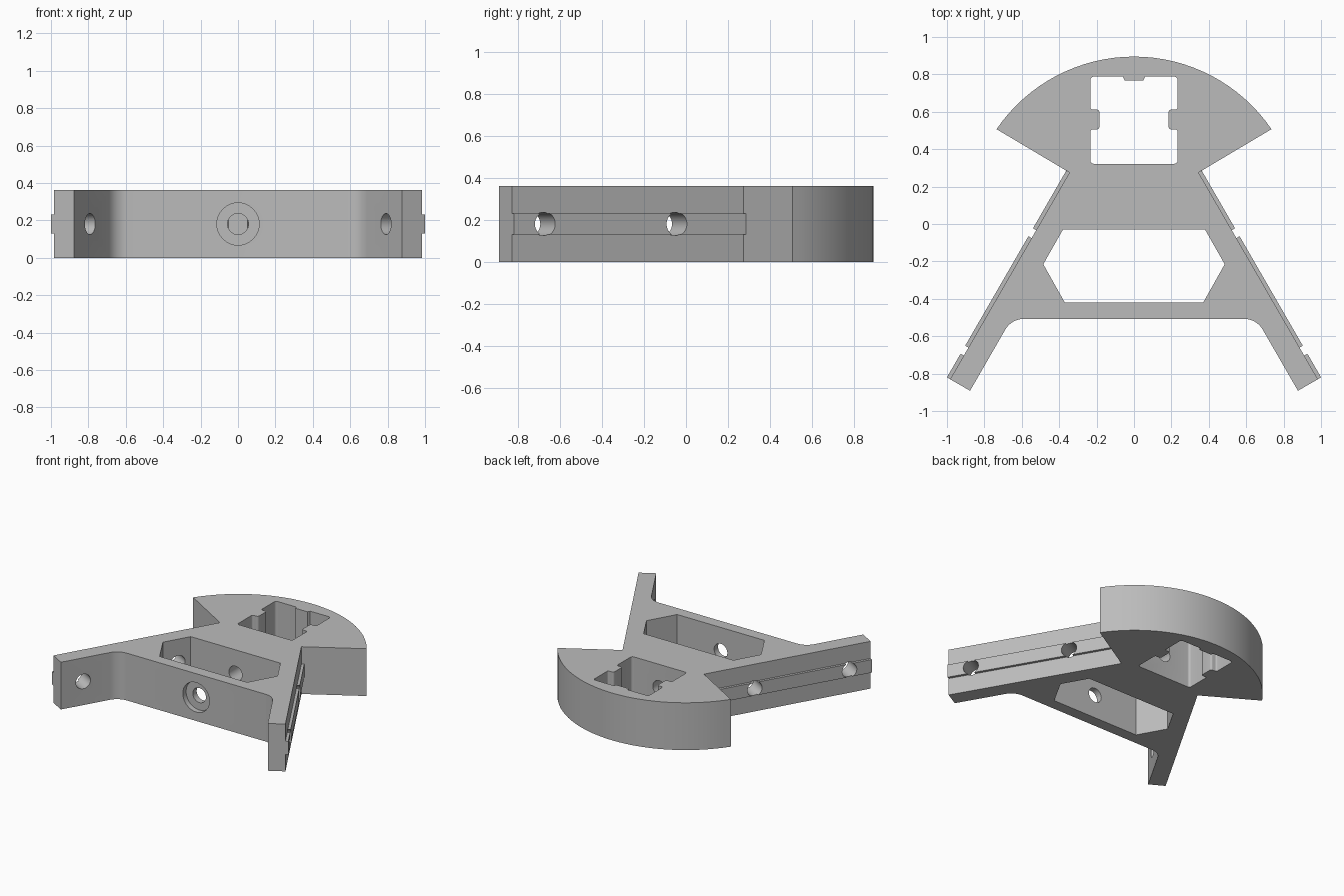
import bpy, bmesh, math
from mathutils import Vector, Matrix

if "Cube" in bpy.data.objects:
    bpy.data.objects.remove(bpy.data.objects["Cube"], do_unlink=True)

HEIGHT = 0.362
MID = HEIGHT / 2
ALONG = Vector((0.5, -math.sqrt(0.75)))   # direction down the left leg
OUT = Vector((math.sqrt(0.75), 0.5))      # outward normal of the left leg

grey = bpy.data.materials.new("plain_grey")
grey.use_nodes = True
colour = (0.5, 0.5, 0.5, 1)
grey.diffuse_color = colour
grey.node_tree.nodes["Principled BSDF"].inputs["Base Color"].default_value = colour


def finish(name, bm):
    bmesh.ops.recalc_face_normals(bm, faces=bm.faces)
    mesh = bpy.data.meshes.new(name)
    bm.to_mesh(mesh)
    bm.free()
    mesh.materials.append(grey)
    obj = bpy.data.objects.new(name, mesh)
    bpy.context.collection.objects.link(obj)
    return obj


def prism(name, points, low, high):
    """Extrude a flat profile from low to high."""
    bm = bmesh.new()
    face = bm.faces.new([bm.verts.new((p[0], p[1], low)) for p in points])
    top = bmesh.ops.extrude_face_region(bm, geom=[face])["geom"]
    verts = [v for v in top if isinstance(v, bmesh.types.BMVert)]
    bmesh.ops.translate(bm, verts=verts, vec=(0, 0, high - low))
    return finish(name, bm)


def rod(name, start, end, radius):
    """Horizontal cylinder at mid height between two plan points."""
    a, b = (Vector((p[0], p[1], MID)) for p in (start, end))
    turn = (b - a).to_track_quat("Z", "Y").to_matrix().to_4x4()
    bm = bmesh.new()
    bmesh.ops.create_cone(bm, cap_ends=True, segments=32, radius1=radius, radius2=radius,
                          depth=(b - a).length, matrix=Matrix.Translation((a + b) / 2) @ turn)
    return finish(name, bm)


def mirrored(half):
    """Close a right-hand half profile across x = 0."""
    return half + [(-p[0], *p[1:]) for p in reversed(half)]


def rounded(points, steps=6):
    """Fillet each (x, y, radius) corner."""
    result = []
    for i, (x, y, radius) in enumerate(points):
        corner = Vector((x, y))
        if not radius:
            result.append(corner)
            continue
        d1 = (Vector(points[i - 1][:2]) - corner).normalized()
        d2 = (Vector(points[(i + 1) % len(points)][:2]) - corner).normalized()
        half = d1.angle(d2) / 2
        centre = corner + (d1 + d2).normalized() * radius / math.sin(half)
        a = corner + d1 * radius / math.tan(half) - centre
        b = corner + d2 * radius / math.tan(half) - centre
        sweep = a.angle_signed(b)
        for k in range(steps + 1):
            result.append(centre + Matrix.Rotation(-sweep * k / steps, 2) @ a)
    return result


def cut(obj, cutters):
    bpy.context.view_layer.objects.active = obj
    for cutter in cutters:
        mod = obj.modifiers.new("cut", "BOOLEAN")
        mod.operation = "DIFFERENCE"
        mod.solver = "EXACT"
        mod.object = cutter
        bpy.ops.object.modifier_apply(modifier=mod.name)


# Body: curved back, wedge sides, two splayed legs and a front bar
radius, centre_y = 0.89, 0.005
tip = math.atan2(0.735, 0.502)
arc = [(radius * math.sin(tip * k / 16), centre_y + radius * math.cos(tip * k / 16), 0)
       for k in range(1, 17)]
neck = Vector((0.345, 0.275))
foot = neck + ALONG * 1.276
toe = foot - OUT * 0.123
half = arc + [(*neck, 0), (*foot, 0), (*toe, 0), (0.655, -0.507, 0.115)]
outline = mirrored(half) + [(0, centre_y + radius, 0)]
body = prism("body", rounded(outline), 0, HEIGHT)

# Locating rails along the outer side of each leg
rails = []
for side, name in ((1, "left_rail"), (-1, "right_rail")):
    corners = [neck, foot, foot + OUT * 0.02, neck + OUT * 0.02]
    rails.append(prism(name, [(p.x * side, p.y) for p in corners], MID - 0.05, MID + 0.05))

# Six-sided window and the keyed socket
window = mirrored([(0.38, -0.03), (0.485, -0.215), (0.37, -0.42)])
socket = mirrored([(0.05, 0.768, 0), (0.06, 0.788, 0), (0.233, 0.788, 0.018),
                   (0.233, 0.612, 0.012), (0.185, 0.612, 0.015), (0.185, 0.506, 0.015),
                   (0.233, 0.506, 0.012), (0.233, 0.322, 0.018)])
cutters = [prism("window_cutter", window, -0.1, HEIGHT + 0.1),
           prism("socket_cutter", rounded(socket), -0.1, HEIGHT + 0.1)]

# Bolt hole from the front into the socket, with a counterbore
cutters.append(rod("bolt_cutter", (0, -0.6), (0, 0.5), 0.056))
cutters.append(rod("counterbore_cutter", (0, -0.6), (0, -0.467), 0.113))

# Cross holes through each rail and leg
leg_cutters = []
for side in (1, -1):
    for distance in (0.38, 1.105):
        spot = neck + ALONG * distance
        a, b = spot + OUT * 0.1, spot - OUT * 0.2
        leg_cutters.append(rod("leg_hole_cutter", (a.x * side, a.y), (b.x * side, b.y), 0.056))

cut(body, cutters + leg_cutters)
cut(rails[0], leg_cutters[:2])
cut(rails[1], leg_cutters[2:])
for cutter in cutters + leg_cutters:
    bpy.data.objects.remove(cutter, do_unlink=True)

# Smooth the curved walls and keep the edges sharp
bpy.ops.object.select_all(action="DESELECT")
for obj in [body] + rails:
    obj.select_set(True)
bpy.context.view_layer.objects.active = body
bpy.ops.object.shade_smooth_by_angle(angle=math.radians(30))
